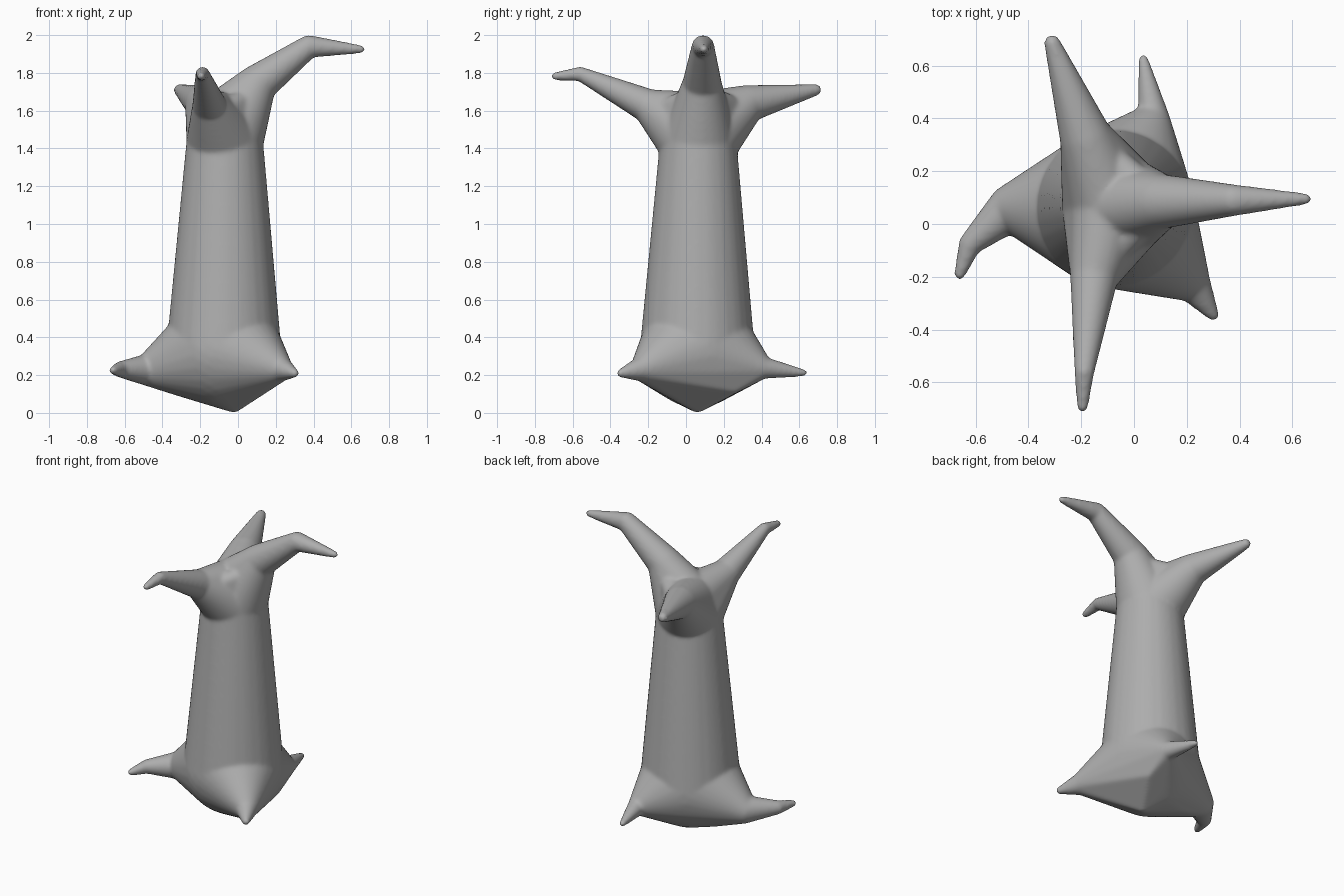
import bpy, bmesh, math
from mathutils import Vector

if "Cube" in bpy.data.objects:
    bpy.data.objects.remove(bpy.data.objects["Cube"])

# Each joint is (x, y, z, radius); neighbouring joints are wrapped in a convex skin
LOW = (-0.075, 0.06, 0.335, 0.304)
HIGH = (-0.07, 0.065, 1.43, 0.203)
FORK = (-0.09, 0.07, 1.55, 0.15)

BRANCHES = [
    [(0.095, 0.085, 1.735, 0.105), (0.375, 0.09, 1.94, 0.06), (0.65, 0.095, 1.925, 0.022)],
    [(-0.15, -0.19, 1.62, 0.092), (-0.188, -0.56, 1.795, 0.038), (-0.195, -0.692, 1.782, 0.022)],
    [(-0.18, 0.32, 1.635, 0.1), (-0.31, 0.687, 1.71, 0.031)],
]
ROOTS = [
    [(-0.465, 0.062, 0.228, 0.088), (-0.62, -0.075, 0.23, 0.044), (-0.66, -0.19, 0.225, 0.022)],
    [(0.22, -0.225, 0.235, 0.07), (0.3, -0.345, 0.21, 0.023)],
    [(0.075, 0.4, 0.24, 0.06), (0.036, 0.622, 0.212, 0.02)],
]
FOOTING = [(-0.02, 0.06, 0.024, 0.024), (-0.3, 0.1, 0.105, 0.02), (0.1, 0.26, 0.125, 0.02)]


def sphere_points(joint, n=500):
    x, y, z, r = joint
    for i in range(n):
        h = 1 - 2 * (i + 0.5) / n
        a = i * math.pi * (3 - math.sqrt(5))
        s = math.sqrt(1 - h * h)
        yield Vector((x + r * s * math.cos(a), y + r * s * math.sin(a), z + r * h))


def add_hull(target, joints):
    bm = bmesh.new()
    for j in joints:
        for p in sphere_points(j):
            bm.verts.new(p)
    bmesh.ops.convex_hull(bm, input=bm.verts[:])
    loose = [v for v in bm.verts if not v.link_faces]
    bmesh.ops.delete(bm, geom=loose, context='VERTS')
    bmesh.ops.recalc_face_normals(bm, faces=bm.faces[:])
    tmp = bpy.data.meshes.new("piece")
    bm.to_mesh(tmp)
    bm.free()
    target.from_mesh(tmp)
    bpy.data.meshes.remove(tmp)


tree = bmesh.new()
# Trunk and flared base
add_hull(tree, [LOW, HIGH])
add_hull(tree, [LOW] + [r[0] for r in ROOTS] + FOOTING)
# Crown: a low web between the branches, then a shoulder for each branch
add_hull(tree, [HIGH] + [(x, y, z - 0.05, r * 0.6) for x, y, z, r in (b[0] for b in BRANCHES)])
for branch in BRANCHES:
    add_hull(tree, [HIGH, FORK, branch[0]])
# Branches and roots
for limb in BRANCHES + ROOTS:
    for a, b in zip(limb, limb[1:]):
        add_hull(tree, [a, b])

mesh = bpy.data.meshes.new("tree_trunk")
tree.to_mesh(mesh)
tree.free()
trunk = bpy.data.objects.new("tree_trunk", mesh)
bpy.context.collection.objects.link(trunk)

# Dark grey bark
bark = bpy.data.materials.new("bark")
bark.diffuse_color = (0.42, 0.42, 0.42, 1)
bark.use_nodes = True
bark.node_tree.nodes["Principled BSDF"].inputs["Base Color"].default_value = bark.diffuse_color
mesh.materials.append(bark)

# Fuse the pieces into one skin and soften the joins
fuse = trunk.modifiers.new("fuse", 'REMESH')
fuse.mode = 'VOXEL'
fuse.voxel_size = 0.01
fuse.use_smooth_shade = True
soften = trunk.modifiers.new("soften", 'SMOOTH')
soften.factor = 0.5
soften.iterations = 12
